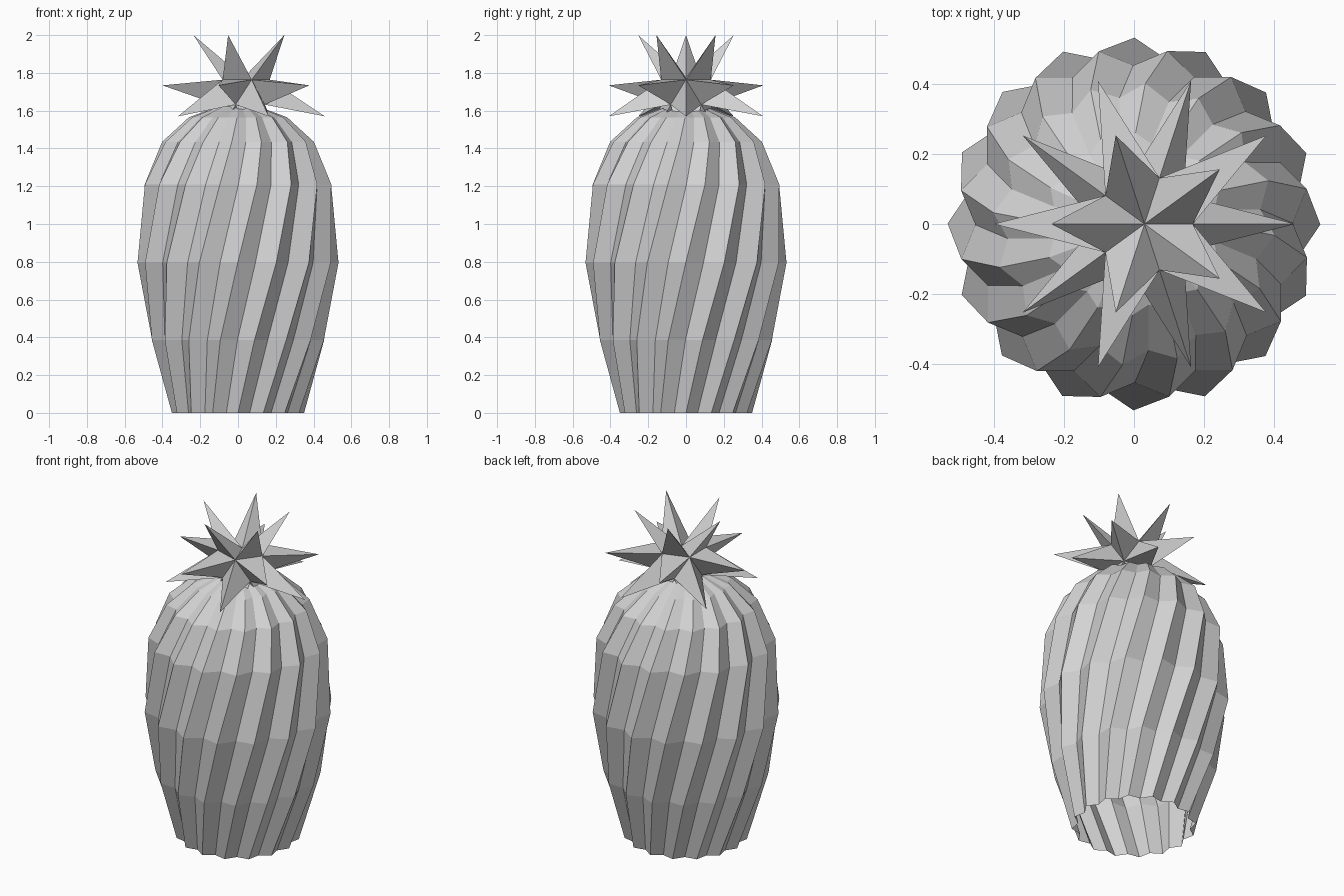
import bpy, bmesh
from math import sin, cos, radians, pi

cube = bpy.data.objects.get("Cube")
if cube:
    bpy.data.objects.remove(cube, do_unlink=True)

RIBS = 16
VALLEY = 0.9                      # valley radius relative to ridge radius
TWIST = radians(22.5) / 0.8       # twist per unit of height

grey = bpy.data.materials.new("plain_grey")
grey.use_nodes = True
colour = (0.65, 0.65, 0.65, 1)
grey.diffuse_color = colour
grey.node_tree.nodes["Principled BSDF"].inputs["Base Color"].default_value = colour


def finish(bm, name):
    bmesh.ops.recalc_face_normals(bm, faces=bm.faces[:])
    mesh = bpy.data.meshes.new(name)
    bm.to_mesh(mesh)
    bm.free()
    mesh.materials.append(grey)
    obj = bpy.data.objects.new(name, mesh)
    bpy.context.collection.objects.link(obj)
    return obj


def polar(r, angle, z):
    return (r * cos(angle), r * sin(angle), z)


# Twisted, ribbed body with an open base
profile = [(0.35, 0), (0.464, 0.385), (0.532, 0.795), (0.503, 1.21),
           (0.403, 1.435), (0.26, 1.565), (0.1, 1.625)]
bm = bmesh.new()
rings = []
for r, z in profile:
    ring = []
    for i in range(2 * RIBS):
        radius = r * (VALLEY if i % 2 else 1)
        ring.append(bm.verts.new(polar(radius, i * pi / RIBS + z * TWIST, z)))
    rings.append(ring)
for low, high in zip(rings, rings[1:]):
    for i in range(2 * RIBS):
        j = (i + 1) % (2 * RIBS)
        bm.faces.new((low[i], low[j], high[j], high[i]))
apex = bm.verts.new((0, 0, 1.64))
for i in range(2 * RIBS):
    bm.faces.new((rings[-1][i], rings[-1][(i + 1) % (2 * RIBS)], apex))
finish(bm, "ribbed_body")

# Spiky star flower: twenty three-sided spikes around a small core
bm = bmesh.new()
STEP = 2 * pi / 5


def five(r, z, half_turn):
    return [bm.verts.new(polar(r, (i + half_turn / 2) * STEP, z)) for i in range(5)]


top = bm.verts.new((0, 0, 1.775))
bottom = bm.verts.new((0, 0, 1.54))
upper = five(0.138, 1.764, 0)
lower = five(0.138, 1.632, 1)
top_tips = five(0.266, 2.0, 1)
high_tips = five(0.43, 1.734, 1)
low_tips = five(0.43, 1.57, 0)
bottom_tips = five(0.266, 1.305, 0)


def spike(base, tip):
    for k in range(3):
        bm.faces.new((base[k], base[(k + 1) % 3], tip))


for i in range(5):
    n = (i + 1) % 5
    spike((top, upper[i], upper[n]), top_tips[i])
    spike((upper[i], lower[i], upper[n]), high_tips[i])
    spike((upper[i], lower[i - 1], lower[i]), low_tips[i])
    spike((bottom, lower[i], lower[i - 1]), bottom_tips[i])
flower = finish(bm, "star_flower")
flower.location.x = 0.03
